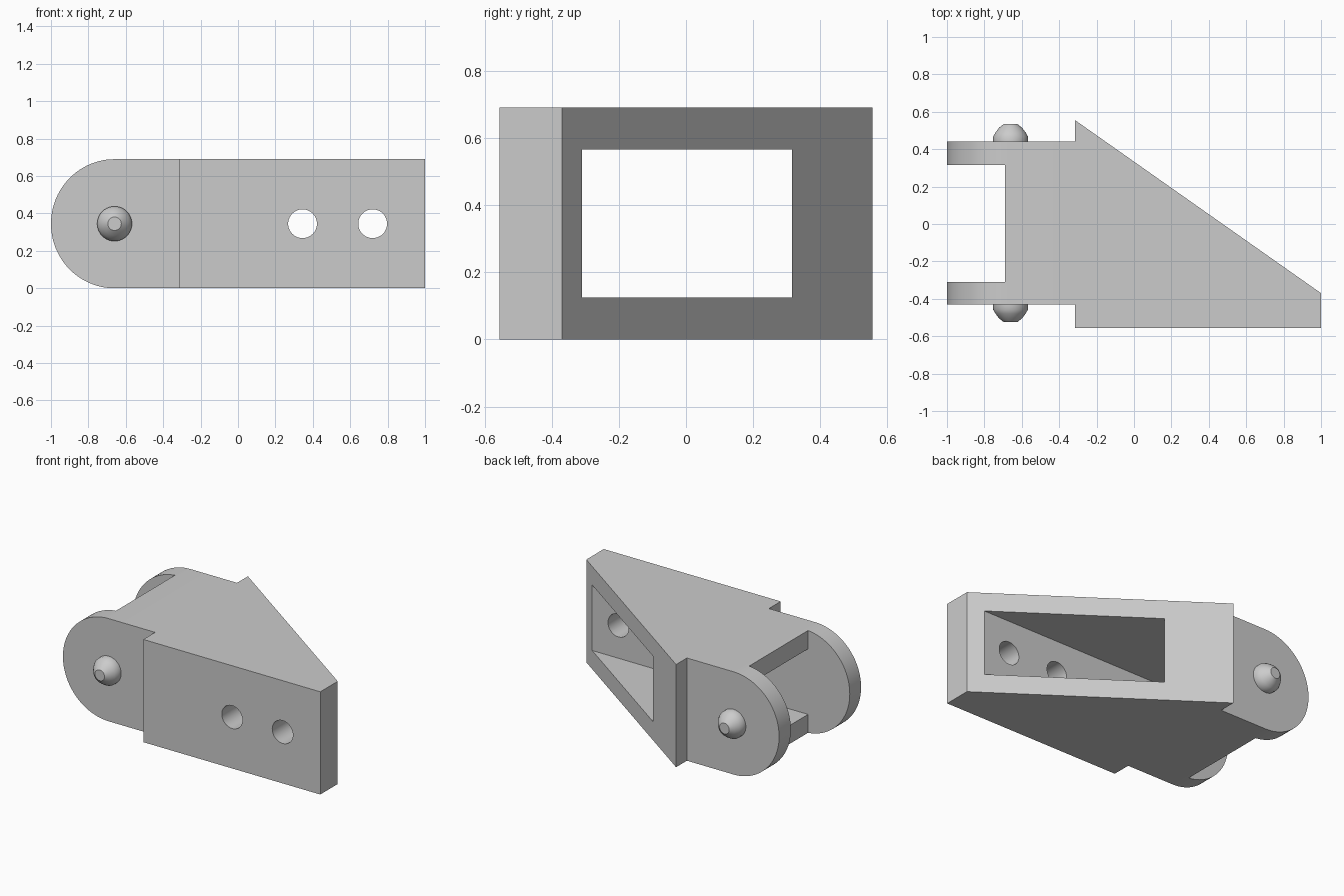
import bpy
import bmesh
import math
from mathutils import Matrix

cube = bpy.data.objects.get("Cube")
if cube:
    bpy.data.objects.remove(cube, do_unlink=True)

HEIGHT = 0.69
MID = HEIGHT / 2
PIVOT_X = -0.66
ARM_BACK, ARM_FRONT = 0.44, -0.43
SLOT_BACK, SLOT_FRONT = 0.315, -0.31

grey = bpy.data.materials.new("plain grey")
grey.use_nodes = True
grey.diffuse_color = (0.6, 0.6, 0.6, 1)
grey.node_tree.nodes["Principled BSDF"].inputs["Base Color"].default_value = (0.6, 0.6, 0.6, 1)


def finish(name, bm):
    bmesh.ops.recalc_face_normals(bm, faces=bm.faces)
    mesh = bpy.data.meshes.new(name)
    bm.to_mesh(mesh)
    bm.free()
    mesh.materials.append(grey)
    obj = bpy.data.objects.new(name, mesh)
    bpy.context.collection.objects.link(obj)
    return obj


def prism(name, points, offset):
    """Extrude a flat outline of 3D points along an offset."""
    bm = bmesh.new()
    face = bm.faces.new([bm.verts.new(p) for p in points])
    new = bmesh.ops.extrude_face_region(bm, geom=[face])["geom"]
    bmesh.ops.translate(bm, vec=offset, verts=[g for g in new if isinstance(g, bmesh.types.BMVert)])
    return finish(name, bm)


def boolean(obj, tool, operation):
    """Apply a boolean and discard its cutter."""
    tool.hide_render = True
    mod = obj.modifiers.new("cut", "BOOLEAN")
    mod.operation, mod.solver, mod.object = operation, "EXACT", tool
    bpy.context.view_layer.objects.active = obj
    bpy.ops.object.modifier_apply(modifier=mod.name)
    bpy.data.objects.remove(tool, do_unlink=True)


def smooth(obj, angle):
    bpy.ops.object.select_all(action="DESELECT")
    obj.select_set(True)
    bpy.context.view_layer.objects.active = obj
    bpy.ops.object.shade_smooth_by_angle(angle=math.radians(angle))


# Wedge bracket with a forked end, drawn in plan
plan = [(-1.1, ARM_FRONT), (-0.315, ARM_FRONT), (-0.315, -0.555), (1, -0.555),
        (1, -0.37), (-0.315, 0.555), (-0.315, ARM_BACK), (-1.1, ARM_BACK),
        (-1.1, SLOT_BACK), (-0.69, SLOT_BACK), (-0.69, SLOT_FRONT), (-1.1, SLOT_FRONT)]
bracket = prism("bracket", [(x, y, -0.1) for x, y in plan], (0, 0, HEIGHT + 0.2))

# Side outline rounds the fork arms and trims the height
arc = [math.radians(90 + 180 * i / 48) for i in range(49)]
side = [(PIVOT_X + (1 + PIVOT_X) * math.cos(a), -1, MID + MID * math.sin(a)) for a in arc]
side += [(1.2, -1, 0), (1.2, -1, HEIGHT)]
boolean(bracket, prism("side_outline", side, (0, 2, 0)), "INTERSECT")

# Rectangular cavity running from the fork to the slanted face
cavity = [(-0.72, y, z) for y, z in ((SLOT_FRONT, 0.125), (SLOT_BACK, 0.125),
                                     (SLOT_BACK, 0.565), (SLOT_FRONT, 0.565))]
boolean(bracket, prism("cavity_cutter", cavity, (2, 0, 0)), "DIFFERENCE")

# Two screw holes through the front wall
for hole_x in (0.345, 0.72):
    ring = [math.tau * i / 40 for i in range(40)]
    circle = [(hole_x + 0.077 * math.cos(a), -0.7, MID + 0.077 * math.sin(a)) for a in ring]
    boolean(bracket, prism("hole_cutter", circle, (0, 0.45, 0)), "DIFFERENCE")
smooth(bracket, 30)


def rivet(name, y, direction):
    """Lathe a domed rivet head with a small flat tip."""
    profile = [(0, 0), (0.093, 0), (0.093, 0.028), (0.08, 0.05),
               (0.062, 0.074), (0.036, 0.095), (0, 0.095)]
    bm = bmesh.new()
    verts = [bm.verts.new((r, 0, h)) for r, h in profile]
    edges = [bm.edges.new(pair) for pair in zip(verts, verts[1:])]
    bmesh.ops.spin(bm, geom=verts + edges, cent=(0, 0, 0), axis=(0, 0, 1),
                   angle=math.tau, steps=40)
    bmesh.ops.remove_doubles(bm, verts=bm.verts, dist=0.0001)
    turn = Matrix.Rotation(-direction * math.pi / 2, 4, "X")
    bmesh.ops.transform(bm, matrix=Matrix.Translation((PIVOT_X, y, MID)) @ turn, verts=bm.verts)
    smooth(finish(name, bm), 35)


# Rivet heads on the outer sides of the arms
rivet("front_rivet", ARM_FRONT, -1)
rivet("back_rivet", ARM_BACK, 1)
